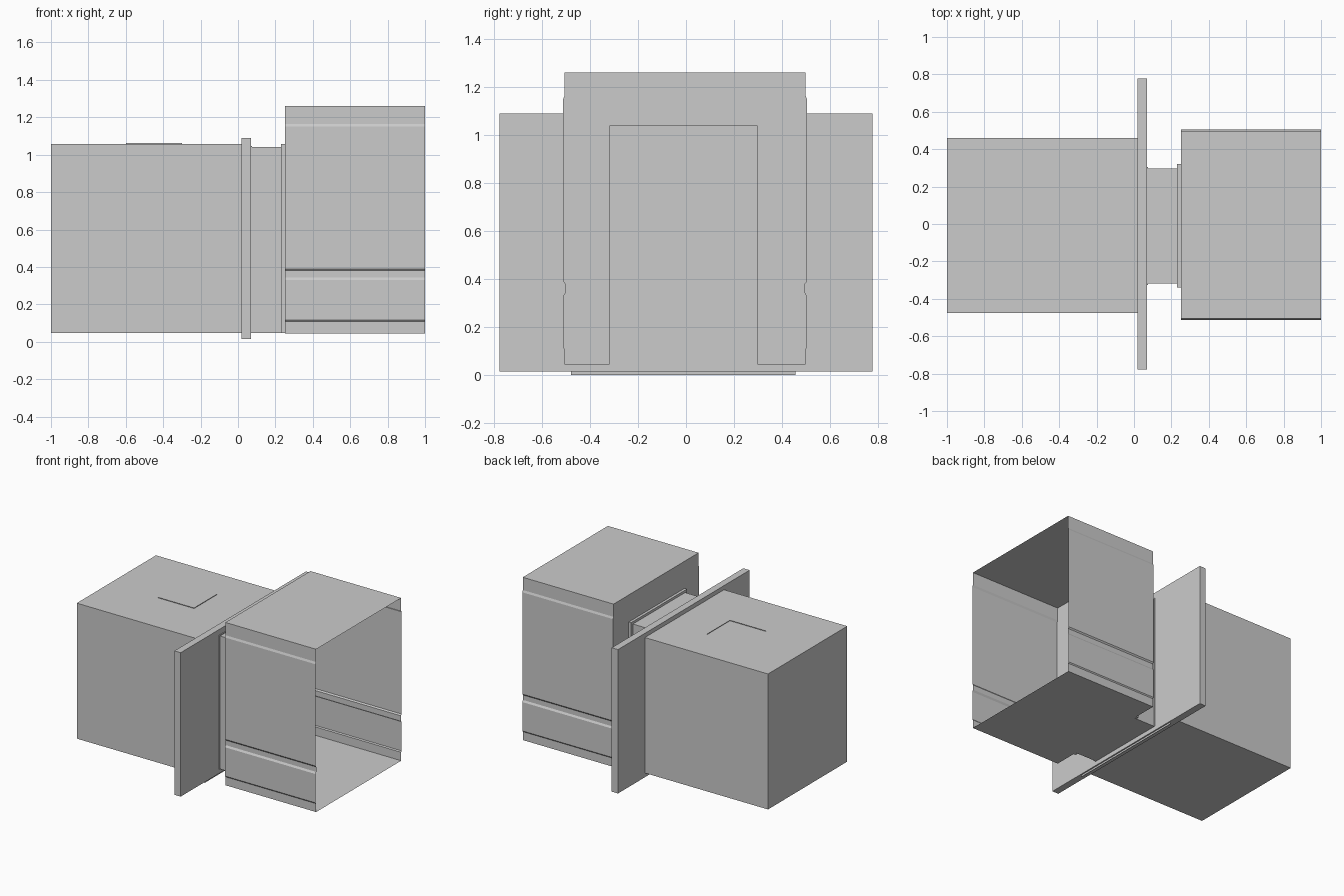
import bpy, bmesh

if "Cube" in bpy.data.objects:
    bpy.data.objects.remove(bpy.data.objects["Cube"])


def prism(name, pts, x0, x1, cap0=True, cap1=True):
    """Extrude a closed (y, z) outline along x, with optional end caps."""
    bm = bmesh.new()
    a = [bm.verts.new((x0, y, z)) for y, z in pts]
    b = [bm.verts.new((x1, y, z)) for y, z in pts]
    n = len(pts)
    for i in range(n):
        j = (i + 1) % n
        bm.faces.new((a[i], a[j], b[j], b[i]))
    if cap0:
        bm.faces.new(a[::-1])
    if cap1:
        bm.faces.new(b)
    bmesh.ops.recalc_face_normals(bm, faces=bm.faces)
    return finish(name, bm)


def sheet(name, corners):
    """One flat face without thickness."""
    bm = bmesh.new()
    bm.faces.new([bm.verts.new(c) for c in corners])
    return finish(name, bm)


def finish(name, bm):
    me = bpy.data.meshes.new(name)
    bm.to_mesh(me)
    bm.free()
    ob = bpy.data.objects.new(name, me)
    bpy.context.collection.objects.link(ob)
    return ob


def rect(y0, y1, z0, z1):
    return [(y0, z0), (y1, z0), (y1, z1), (y0, z1)]


FLOOR = 0.046

# closed room on the left
prism("closed_room", rect(-0.475, 0.46, FLOOR, 1.058), -1.0, 0.02)

# wide divider plate and the thin panel that reaches the ground inside it
prism("divider_plate", rect(-0.777, 0.777, 0.014, 1.089), 0.018, 0.07)
sheet("ground_panel", [(0.06, y, z) for y, z in rect(-0.48, 0.457, 0.0, 1.05)])

# passage tube, open towards the shell
prism("passage", rect(-0.318, 0.298, FLOOR, 1.04), 0.07, 0.252, False, False)


# door frames at both ends of the passage
def arch(y0, y1, top, w):
    return [(y0, FLOOR), (y0, top), (y1, top), (y1, FLOOR),
            (y1 - w, FLOOR), (y1 - w, top - w), (y0 + w, top - w), (y0 + w, FLOOR)]


prism("shell_door_frame", arch(-0.34, 0.32, 1.058, 0.02), 0.23, 0.252)
prism("plate_door_frame", arch(-0.325, 0.305, 1.047, 0.01), 0.069, 0.075)

# open shell with stepped side walls: (offset from centre, height)
side = [(0.502, 0.044), (0.502, 0.107), (0.508, 0.115), (0.508, 0.33),
        (0.500, 0.343), (0.500, 0.38), (0.508, 0.39), (0.508, 1.15),
        (0.502, 1.165), (0.502, 1.26)]
CY = -0.004
right = [(CY + o, z) for o, z in side]
left = [(CY - o, z) for o, z in reversed(side)]
prism("open_shell", right + left, 0.25, 1.0, False, False)

# shell end wall with the doorway left out
doorway = [(-0.318, 0.044), (-0.318, 1.04), (0.298, 1.04), (0.298, 0.044)]
sheet("shell_end_wall", [(0.25, y, z) for y, z in right + left + doorway])

# corner partition whose top edge just shows through the room roof
sheet("partition_long", [(-0.6, -0.09, 0.05), (-0.3, -0.09, 0.05),
                         (-0.3, -0.09, 1.062), (-0.6, -0.09, 1.062)])
sheet("partition_short", [(-0.3, -0.09, 0.05), (-0.3, 0.18, 0.05),
                          (-0.3, 0.18, 1.062), (-0.3, -0.09, 1.062)])
